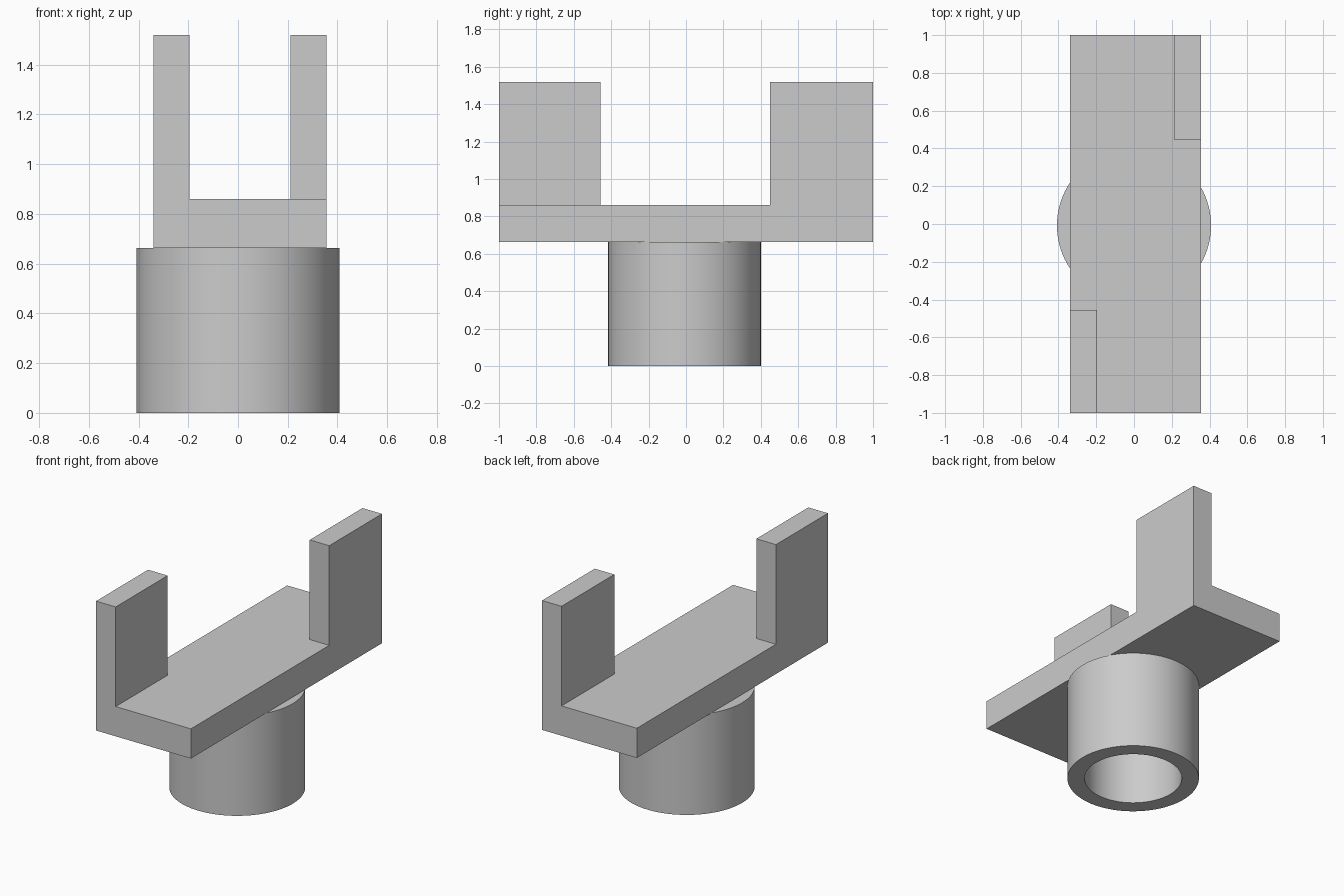
import bpy
import bmesh
import math
from mathutils import Vector

cube = bpy.data.objects.get("Cube")
if cube:
    bpy.data.objects.remove(cube, do_unlink=True)

# Single grey material
GREY = (0.6, 0.6, 0.6, 1)
grey = bpy.data.materials.new("plain grey")
grey.use_nodes = True
grey.diffuse_color = GREY
grey.node_tree.nodes["Principled BSDF"].inputs["Base Color"].default_value = GREY


def add_object(name, bm):
    bmesh.ops.recalc_face_normals(bm, faces=bm.faces)
    mesh = bpy.data.meshes.new(name)
    bm.to_mesh(mesh)
    bm.free()
    mesh.materials.append(grey)
    obj = bpy.data.objects.new(name, mesh)
    bpy.context.collection.objects.link(obj)
    return obj


def box(name, low, high):
    low, high = Vector(low), Vector(high)
    bm = bmesh.new()
    bmesh.ops.create_cube(bm, size=1)
    bmesh.ops.scale(bm, vec=high - low, verts=bm.verts)
    bmesh.ops.translate(bm, vec=(low + high) / 2, verts=bm.verts)
    return add_object(name, bm)


def tube(name, centre, outer, inner, height, sides):
    # Rectangular wall section revolved about the vertical axis
    bm = bmesh.new()
    section = [(inner, 0), (outer, 0), (outer, height), (inner, height)]
    verts = [bm.verts.new((r, 0, z)) for r, z in section]
    edges = [bm.edges.new((verts[i - 1], verts[i])) for i in range(len(verts))]
    bmesh.ops.spin(bm, geom=verts + edges, axis=(0, 0, 1), cent=(0, 0, 0),
                   angle=math.tau, steps=sides, use_merge=True)
    bmesh.ops.remove_doubles(bm, verts=bm.verts, dist=0.0001)
    bmesh.ops.translate(bm, vec=centre, verts=bm.verts)
    return add_object(name, bm)


LEFT, RIGHT = 0.355, -0.34
PLATE_BOTTOM, PLATE_TOP, TOP = 0.663, 0.86, 1.52

# Hollow round socket under the plate
socket = tube("socket", (0, -0.008, 0), 0.408, 0.302, PLATE_BOTTOM, 96)
bpy.ops.object.select_all(action='DESELECT')
socket.select_set(True)
bpy.context.view_layer.objects.active = socket
bpy.ops.object.shade_smooth_by_angle(angle=math.radians(30))

# Long plate with an upright at two opposite corners
box("plate", (RIGHT, -1, PLATE_BOTTOM), (LEFT, 1, PLATE_TOP))
box("front_right_upright", (RIGHT, -1, PLATE_TOP), (-0.196, -0.456, TOP))
box("back_left_upright", (0.212, 0.448, PLATE_TOP), (LEFT, 1, TOP))
